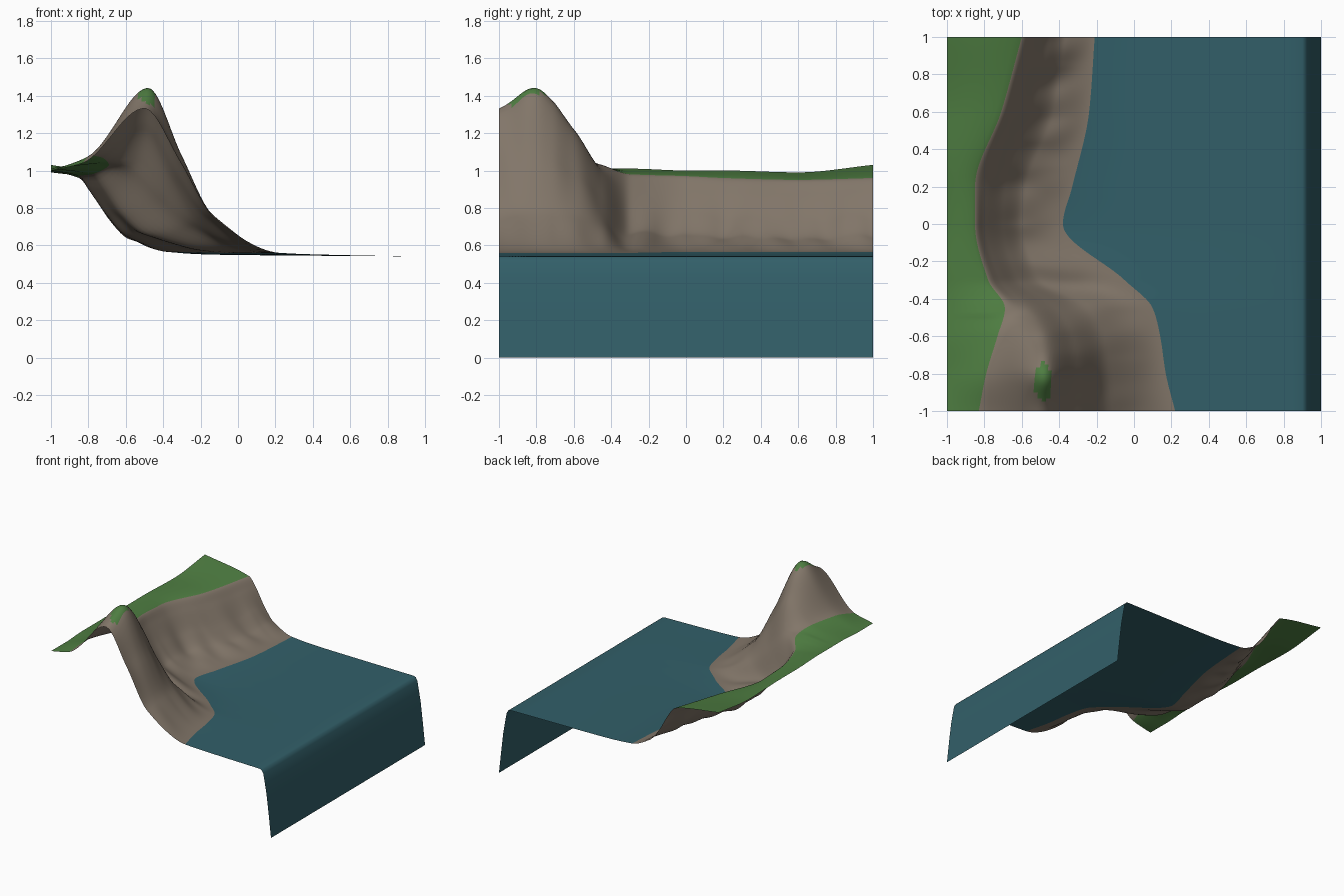
import bpy, bmesh, math
from mathutils import noise, Vector

if "Cube" in bpy.data.objects:
    bpy.data.objects.remove(bpy.data.objects["Cube"])


def curve(xs, vs, t):
    """Smooth monotone interpolation through (xs, vs)."""
    n = len(xs)
    d = [(vs[i + 1] - vs[i]) / (xs[i + 1] - xs[i]) for i in range(n - 1)]
    m = [d[0]] + [0 if a * b <= 0 else 2 * a * b / (a + b) for a, b in zip(d, d[1:])] + [d[-1]]
    i = max(k for k in range(n - 1) if k == 0 or xs[k] <= t)
    h = xs[i + 1] - xs[i]
    s = (t - xs[i]) / h
    return ((1 + 2 * s) * (1 - s) ** 2 * vs[i] + s * (1 - s) ** 2 * h * m[i]
            + s * s * (3 - 2 * s) * vs[i + 1] + s * s * (s - 1) * h * m[i + 1])


# Cliff stations along y: plateau height, then (x, z) of
# grass edge, crest, mid slope, lower slope and shoreline
STATIONS = [
    (-1.0, 1.00, -.83, 1.04, -.50, 1.33, -.31, 1.05, -.13, .75, .22, .56),
    (-.80, 1.00, -.79, 1.08, -.48, 1.43, -.30, 1.08, -.14, .77, .17, .56),
    (-.60, 1.01, -.73, 1.07, -.50, 1.23, -.33, .98, -.17, .75, .14, .56),
    (-.45, 1.01, -.69, 1.03, -.58, 1.00, -.42, .85, -.25, .70, .10, .56),
    (-.30, 1.01, -.78, .98, -.72, .90, -.62, .76, -.50, .66, -.05, .56),
    (0.00, 1.00, -.85, .97, -.80, .90, -.70, .76, -.60, .65, -.38, .565),
    (0.20, 1.00, -.85, .96, -.79, .89, -.69, .75, -.58, .64, -.33, .565),
    (0.60, .99, -.71, .95, -.65, .88, -.54, .74, -.43, .64, -.24, .565),
    (1.00, 1.03, -.60, .96, -.54, .89, -.45, .74, -.37, .64, -.21, .565),
]
YS = [s[0] for s in STATIONS]
GRASS_COLS, ROCK_COLS, WATER_COLS, ROWS = 10, 44, 12, 120
# Water sheet from the shore to the brim, then the fall
FALL = [(.90, .541), (.915, .535), (.93, .51), (.945, .43), (.96, .345), (.98, .18), (1, 0)]


def row_points(y):
    p = [curve(YS, [s[k] for s in STATIONS], y) for k in range(1, 12)]
    xs = [-1, p[1], p[3], p[5], p[7], p[9], p[9] + .25, .9]
    zs = [p[0], p[2], p[4], p[6], p[8], p[10], .55, .541]
    a, e = p[1], p[9]
    cols = [-1 + (a + 1) * i / GRASS_COLS for i in range(GRASS_COLS)]
    cols += [a + (e - a) * i / ROCK_COLS for i in range(ROCK_COLS)]
    cols += [e + (.9 - e) * i / WATER_COLS for i in range(WATER_COLS)]
    out = []
    for x in cols:
        z = curve(xs, zs, x)
        # soft weathering on the rock slope only
        t = min(max((x - a) / (e - a), 0), 1)
        z += .035 * math.sin(math.pi * t) ** 2 * noise.noise(Vector((x * 3, y * 7, 2)))
        out.append((x, y, z))
    return out + [(x, y, z) for x, z in FALL]


def material(name, rgb):
    m = bpy.data.materials.new(name)
    m.diffuse_color = (*rgb, 1)
    m.use_nodes = True
    m.node_tree.nodes["Principled BSDF"].inputs["Base Color"].default_value = m.diffuse_color
    return m


# Terrain sheet: columns follow the grass edge and shoreline
bm = bmesh.new()
grid = [[bm.verts.new(c) for c in row_points(-1 + 2 * j / ROWS)] for j in range(ROWS + 1)]
for r0, r1 in zip(grid, grid[1:]):
    for i in range(len(r0) - 1):
        f = bm.faces.new((r0[i], r0[i + 1], r1[i + 1], r1[i]))
        f.smooth = True
        c = f.calc_center_median()
        tuft = ((c.x + .485) / .045) ** 2 + ((c.y + .845) / .105) ** 2 < 1
        if i < GRASS_COLS or tuft:
            f.material_index = 0
        elif i < GRASS_COLS + ROCK_COLS:
            f.material_index = 1
        else:
            f.material_index = 2
mesh = bpy.data.meshes.new("cliff_and_water")
bm.to_mesh(mesh)
bm.free()
for name, rgb in (("grass", (.076, .205, .053)), ("rock", (.223, .181, .141)),
                  ("water", (.032, .115, .141))):
    mesh.materials.append(material(name, rgb))
terrain = bpy.data.objects.new("cliff_and_water", mesh)
bpy.context.collection.objects.link(terrain)
